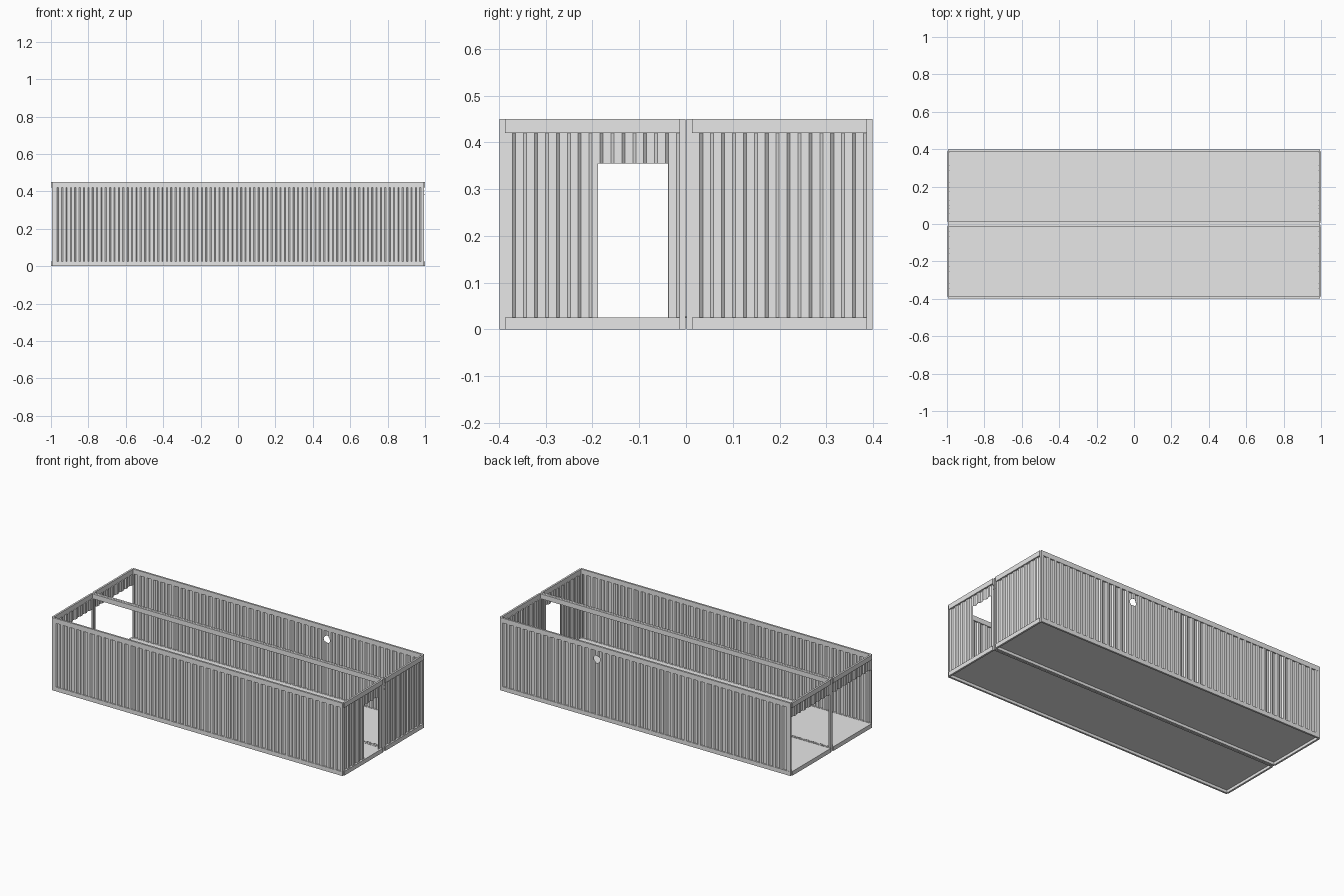
import bpy
import bmesh
from mathutils import Matrix, Vector

cube = bpy.data.objects.get("Cube")
if cube:
    bpy.data.objects.remove(cube, do_unlink=True)

# One painted-steel material for everything
GREY = (0.8, 0.8, 0.8, 1.0)
steel = bpy.data.materials.new("light grey steel")
steel.use_nodes = True
steel.diffuse_color = GREY
steel.node_tree.nodes["Principled BSDF"].inputs["Base Color"].default_value = GREY

H = 0.45            # overall height
SILL = 0.026        # top of bottom rails
HEAD = 0.42         # underside of top rails
LINTEL = 0.355      # top of the door and end openings
Y_IN, Y_OUT = 0.001, 0.399
RAIL = 0.0115       # rail and post thickness
X_POST = 0.995      # outer face of posts
SHEET = 0.0015      # wall sheet thickness
DEPTH = 0.0065      # corrugation depth
PITCH = 0.0467


def finish(name, bm):
    bmesh.ops.recalc_face_normals(bm, faces=bm.faces)
    mesh = bpy.data.meshes.new(name)
    bm.to_mesh(mesh)
    bm.free()
    mesh.materials.append(steel)
    obj = bpy.data.objects.new(name, mesh)
    bpy.context.collection.objects.link(obj)
    return obj


def box(name, x, y, z):
    lo, hi = Vector((min(x), min(y), min(z))), Vector((max(x), max(y), max(z)))
    bm = bmesh.new()
    place = Matrix.Translation((lo + hi) / 2) @ Matrix.Diagonal((*(hi - lo), 1))
    bmesh.ops.create_cube(bm, size=1, matrix=place)
    return finish(name, bm)


def wave(start, end, origin):
    """Trapezoid profile from start to end as (distance, depth) pairs."""
    knots = [(0, 0), (0.36, 0), (0.5, 1), (0.86, 1), (1, 0)]

    def depth(s):
        t = ((s - origin) / PITCH) % 1
        for (a, da), (b, db) in zip(knots, knots[1:]):
            if t <= b:
                return DEPTH * (da + (db - da) * (t - a) / (b - a))

    stops = [origin + PITCH * (n + k) for n in range(-1, 45) for k, _ in knots[1:]]
    stops = [start] + [s for s in stops if start + 0.0005 < s < end - 0.0005] + [end]
    return [(s, depth(s)) for s in stops]


def corrugated(name, span, z, face, along, origin):
    """Closed corrugated sheet; face is the signed position of its outer side."""
    inward = -1 if face > 0 else 1
    profile = wave(span[0], span[1], origin)
    loop = profile + [(s, d + SHEET) for s, d in reversed(profile)]
    bm = bmesh.new()
    rings = []
    for height in z:
        ring = []
        for s, d in loop:
            p = face + inward * d
            ring.append(bm.verts.new((s, p, height) if along == "x" else (p, s, height)))
        rings.append(ring)
    low, high = rings
    n = len(loop)
    for i in range(n):
        j = (i + 1) % n
        bm.faces.new((low[i], low[j], high[j], high[i]))
    for ring in rings:
        for i in range(n // 2 - 1):
            bm.faces.new((ring[i], ring[i + 1], ring[n - 2 - i], ring[n - 1 - i]))
    return finish(name, bm)


# Two mirrored frames side by side
for side, label in ((-1, "front"), (1, "back")):
    inner, outer = side * Y_IN, side * Y_OUT
    inner_edge, outer_edge = side * (Y_IN + RAIL), side * (Y_OUT - RAIL)

    # Corner posts, end headers and end sills
    for end, end_name in ((-1, "open_end"), (1, "door_end")):
        post_x = (end * X_POST, end * (X_POST - RAIL))
        box(f"{label}_{end_name}_outer_post", post_x, (outer, outer_edge), (0, H))
        box(f"{label}_{end_name}_inner_post", post_x, (inner, inner_edge), (0, H))
        rail_x = (end, end * (1 - RAIL))
        box(f"{label}_{end_name}_header", rail_x, (inner_edge, outer_edge), (HEAD, H))
        box(f"{label}_{end_name}_sill", rail_x, (inner_edge, outer_edge), (0, SILL))

    # Long rails, top and bottom
    long_x = (RAIL - X_POST, X_POST - RAIL)
    for part, z in (("top_rail", (HEAD, H)), ("bottom_rail", (0, SILL))):
        box(f"{label}_outer_{part}", long_x, (outer, outer_edge), z)
        box(f"{label}_inner_{part}", long_x, (inner, inner_edge), z)

    # Floor deck, raised above the underside of the rails
    box(f"{label}_floor", (RAIL - 1, 1 - RAIL), (inner_edge, outer_edge), (0.017, 0.0245))

    # Long outer wall and the trimmed foot of the removed inner wall
    wall_z = (SILL, HEAD)
    wall = corrugated(f"{label}_long_wall", long_x, wall_z,
                      side * (Y_OUT - 0.0015), "x", long_x[0])
    corrugated(f"{label}_inner_wall_foot", long_x, (SILL - 0.002, SILL + 0.0015),
               inner + side * 0.002 if side < 0 else inner + DEPTH + 0.004, "x", long_x[0])

    # Short corrugated strip above the open end
    span = sorted((inner_edge, outer_edge))
    corrugated(f"{label}_open_end_strip", span, (LINTEL, HEAD), -0.9935, "y", span[0])

    # Door end wall
    face = 0.9935
    if side > 0:
        corrugated("back_door_end_wall", span, wall_z, face, "y", span[0])
        # Round vent hole in the long wall
        bm = bmesh.new()
        place = Matrix.Translation((0.335, Y_OUT, 0.366)) @ Matrix.Rotation(1.5707963, 4, "X")
        bmesh.ops.create_cone(bm, cap_ends=True, segments=24, radius1=0.022,
                              radius2=0.022, depth=0.1, matrix=place)
        cutter = finish("vent_cutter", bm)
        cutter.hide_render = True
        cut = wall.modifiers.new("vent_hole", "BOOLEAN")
        cut.operation = "DIFFERENCE"
        cut.solver = "EXACT"
        cut.object = cutter
        bpy.context.view_layer.objects.active = wall
        bpy.ops.object.modifier_apply(modifier=cut.name)
        bpy.data.objects.remove(cutter, do_unlink=True)
    else:
        door = (-0.188, -0.039)
        corrugated("door_wall_outer", (span[0], door[0]), wall_z, face, "y", span[0])
        corrugated("door_wall_inner", (door[1], span[1]), wall_z, face, "y", span[0])
        corrugated("door_wall_above", door, (LINTEL, HEAD), face, "y", span[0])

    # Small bolts near the top of the middle posts
    for i, z in enumerate((0.383, 0.406)):
        bm = bmesh.new()
        place = Matrix.Translation((X_POST, side * 0.008, z)) @ Matrix.Rotation(1.5707963, 4, "Y")
        bmesh.ops.create_cone(bm, cap_ends=True, segments=8, radius1=0.002,
                              radius2=0.002, depth=0.004, matrix=place)
        finish(f"{label}_post_bolt_{i + 1}", bm)
